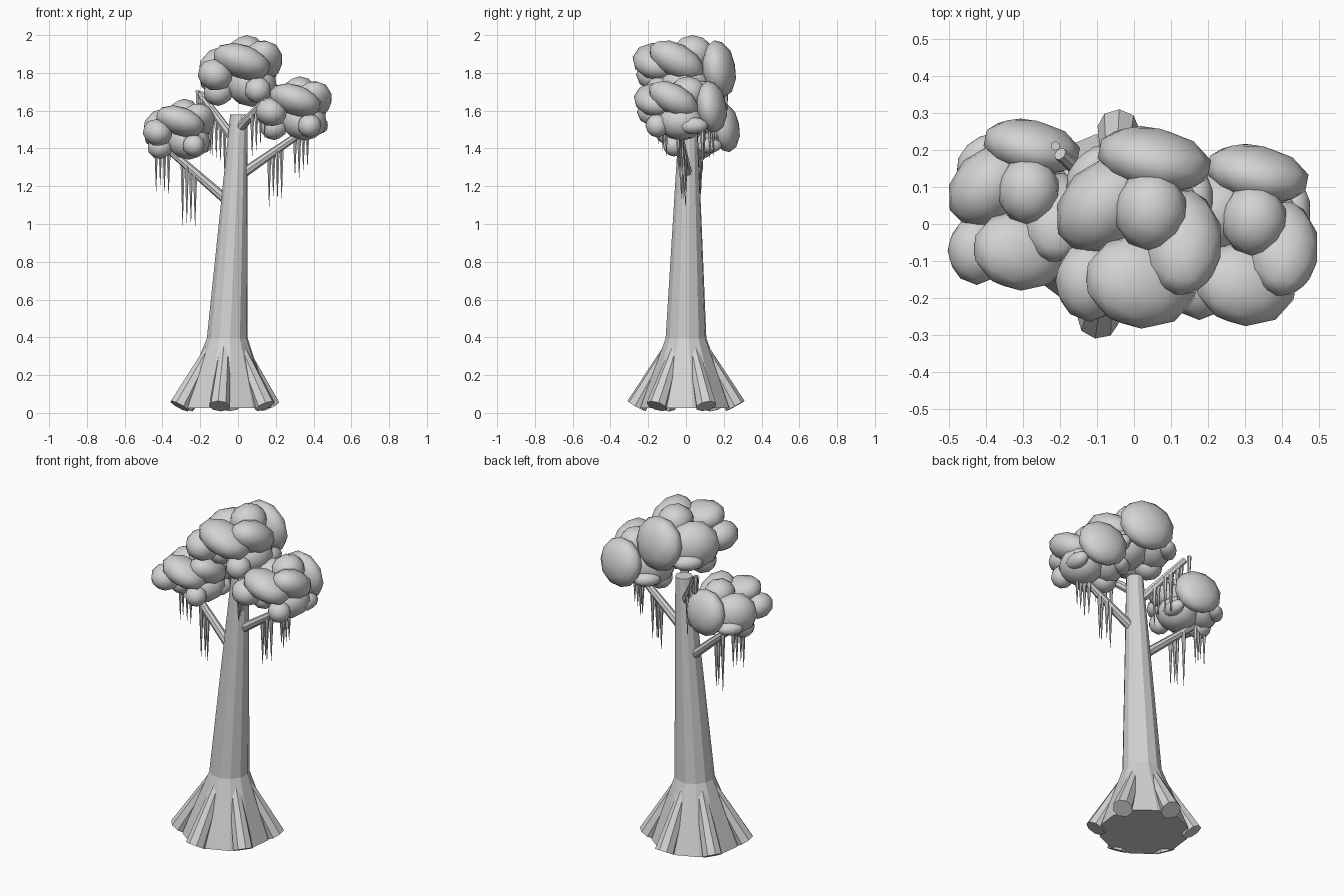
import bpy, bmesh, math, random
from mathutils import Vector, Matrix

cube = bpy.data.objects.get("Cube")
if cube:
    bpy.data.objects.remove(cube, do_unlink=True)
random.seed(4)

grey = bpy.data.materials.new("plain_grey")
grey.use_nodes = True
colour = (0.65, 0.65, 0.65, 1)
grey.diffuse_color = colour
grey.node_tree.nodes["Principled BSDF"].inputs["Base Color"].default_value = colour


def finish(bm, name, smooth=False):
    """Turn a bmesh into a named grey object."""
    bmesh.ops.recalc_face_normals(bm, faces=bm.faces)
    for f in bm.faces:
        f.smooth = smooth
    mesh = bpy.data.meshes.new(name)
    bm.to_mesh(mesh)
    bm.free()
    mesh.materials.append(grey)
    ob = bpy.data.objects.new(name, mesh)
    bpy.context.collection.objects.link(ob)
    return ob


def add_cone(bm, a, b, r1, r2, sides):
    """Add a tapered rod running from a to b."""
    a, b = Vector(a), Vector(b)
    d = b - a
    turn = d.to_track_quat('Z', 'Y').to_matrix().to_4x4()
    bmesh.ops.create_cone(bm, cap_ends=True, segments=sides, radius1=r1, radius2=r2,
                          depth=d.length, matrix=Matrix.Translation((a + b) / 2) @ turn)


# Trunk with flared foot: rings of (x, y, z, radius)
bm = bmesh.new()
rings = []
for x, y, z, r in [(-.07, 0, .025, .245), (-.057, 0, .395, .109), (.005, .012, 1.58, .047)]:
    rings.append([bm.verts.new((x + r * math.cos(i * math.tau / 12 + .14),
                                y + r * math.sin(i * math.tau / 12 + .14), z))
                  for i in range(12)])
for low, high in zip(rings, rings[1:]):
    for i in range(12):
        j = (i + 1) % 12
        bm.faces.new((low[i], low[j], high[j], high[i]))
bm.faces.new(rings[0])
bm.faces.new(rings[-1])
finish(bm, "trunk")

# Six roots splayed around the foot
for k in range(6):
    a = math.radians(-96 + 60 * k)
    c, s = math.cos(a), math.sin(a)
    bm = bmesh.new()
    add_cone(bm, (-.07 + .263 * c, .263 * s, .036), (-.06 + .075 * c, .075 * s, .37),
             .056, .028, 8)
    finish(bm, f"root_{k + 1}")

# Branches: start, end, and icicle groups as (fraction along branch, length)
branches = {
    "lower_right_branch": ((-.03, .01, 1.10), (-.42, .08, 1.44), [(.59, .31), (.95, .25)]),
    "left_branch": ((.0, .01, 1.25), (.36, -.04, 1.50), [(.55, .25), (.93, .22)]),
    "upper_right_branch": ((.0, .01, 1.42), (-.20, .19, 1.69), [(.52, .22), (.9, .25)]),
    "upper_left_branch": ((.0, .0, 1.50), (.15, -.18, 1.66), [(.72, .21)]),
}
for name, (start, end, groups) in branches.items():
    a, b = Vector(start), Vector(end)
    bm = bmesh.new()
    add_cone(bm, a, b, .027, .018, 8)
    finish(bm, name)
    bm = bmesh.new()
    along = (b - a) / abs(b.x - a.x)
    for t, length in groups:
        for i in range(4):
            top = a.lerp(b, t) + along * (i - 1.5) * .022
            top.y += random.uniform(-.015, .015)
            tip = top - Vector((0, 0, length * random.uniform(.88, 1.14)))
            add_cone(bm, top, tip, .013, .001, 6)
    finish(bm, name.replace("branch", "icicles"))

# One foliage clump: centre offset, radii and tilt about x, y and z for each puff
puffs = [
    ((-.025, -.19, .04), (.16, .13, .09), (-10, 18, 0)),
    ((.085, -.085, .045), (.11, .16, .09), (-28, -5, 0)),
    ((0, 0, .085), (.10, .11, .095), (0, 0, 0)),
    ((.01, .14, .0), (.16, .085, .155), (8, 8, -12)),
    ((-.125, .015, -.02), (.15, .115, .14), (0, 0, 45)),
    ((-.165, -.19, -.03), (.095, .11, .085), (0, 20, 0)),
    ((.03, -.04, -.085), (.135, .14, .115), (0, 0, 0)),
    ((.06, -.18, -.11), (.07, .07, .07), (0, 0, 0)),
    ((-.15, -.04, -.12), (.08, .08, .075), (0, 0, 0)),
    ((-.16, .11, -.08), (.085, .05, .045), (0, 0, 45)),
    ((.12, .03, -.11), (.05, .09, .05), (0, 0, 0)),
]
clumps = [("top_foliage", (.045, .035, 1.82), 1),
          ("right_foliage", (-.285, .09, 1.51), .85),
          ("left_foliage", (.325, .01, 1.62), .9)]
for name, centre, size in clumps:
    bm = bmesh.new()
    for offset, radii, tilt in puffs:
        tx, ty, tz = (math.radians(t) for t in tilt)
        place = (Matrix.Translation(Vector(centre) + Vector(offset) * size)
                 @ Matrix.Rotation(tz, 4, 'Z') @ Matrix.Rotation(tx, 4, 'X')
                 @ Matrix.Rotation(ty, 4, 'Y')
                 @ Matrix.Diagonal((*(Vector(radii) * size), 1)))
        bmesh.ops.create_icosphere(bm, subdivisions=2, radius=1, matrix=place)
    finish(bm, name, smooth=True)
